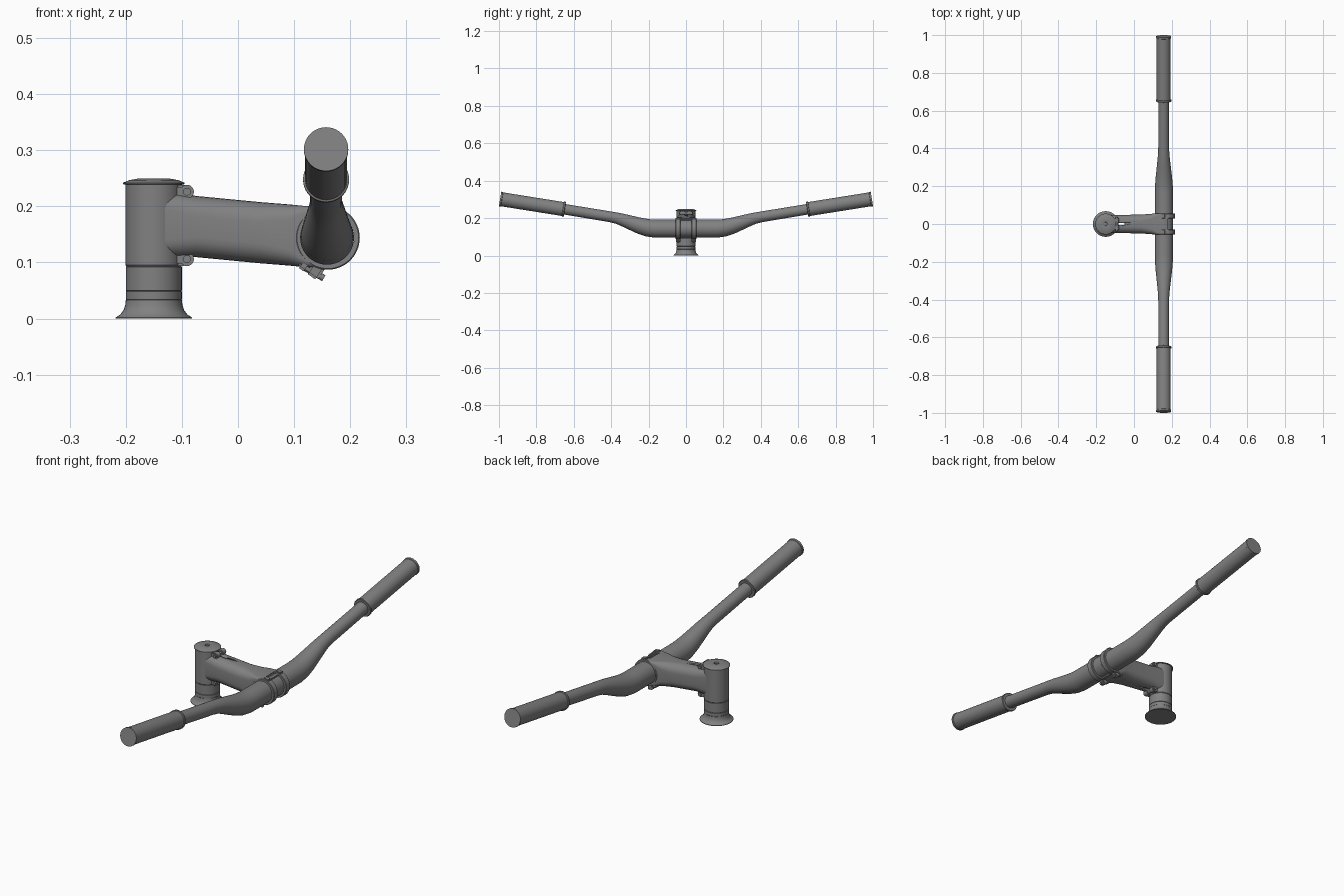
import bpy, bmesh
from math import sin, cos, pi, radians
from mathutils import Vector, Matrix

cube = bpy.data.objects.get("Cube")
if cube:
    bpy.data.objects.remove(cube, do_unlink=True)

grey = bpy.data.materials.new("metal grey")
grey.use_nodes = True
COLOUR = (0.22, 0.22, 0.22, 1)
grey.diffuse_color = COLOUR
grey.node_tree.nodes["Principled BSDF"].inputs["Base Color"].default_value = COLOUR

COL_X = -0.15                        # steering column axis
BAR = Vector((0.16, 0, 0.144))       # middle of the bar


def finish(name, bm, angle=35):
    bmesh.ops.recalc_face_normals(bm, faces=bm.faces)
    mesh = bpy.data.meshes.new(name)
    bm.to_mesh(mesh)
    bm.free()
    mesh.materials.append(grey)
    ob = bpy.data.objects.new(name, mesh)
    bpy.context.collection.objects.link(ob)
    bpy.ops.object.select_all(action='DESELECT')
    ob.select_set(True)
    bpy.context.view_layer.objects.active = ob
    bpy.ops.object.shade_smooth_by_angle(angle=radians(angle))
    return ob


def loft(name, rings, closed=False):
    """Skin a list of equal-length point rings, capping or joining the ends."""
    bm = bmesh.new()
    rows = [[bm.verts.new(p) for p in ring] for ring in rings]
    n = len(rows[0])
    pairs = list(zip(rows, rows[1:]))
    if closed:
        pairs.append((rows[-1], rows[0]))
    for a, b in pairs:
        for i in range(n):
            j = (i + 1) % n
            bm.faces.new((a[i], a[j], b[j], b[i]))
    if not closed:
        bm.faces.new(rows[0])
        bm.faces.new(rows[-1])
    return finish(name, bm)


def circle(centre, axis, r, n=40):
    rot = Vector((0, 0, 1)).rotation_difference(Vector(axis).normalized())
    return [Vector(centre) + rot @ Vector((r * cos(2 * pi * i / n), r * sin(2 * pi * i / n), 0))
            for i in range(n)]


def turned(name, profile, closed=False):
    """Upright turned part on the column, from (radius, height) points."""
    return loft(name, [circle((COL_X, 0, z), (0, 0, 1), r) for r, z in profile], closed)


def rod(name, a, b, r, n=20):
    a, b = Vector(a), Vector(b)
    return loft(name, [circle(p, b - a, r, n) for p in (a, b)])


def block(name, centre, size, tilt=0, bevel=0.004):
    bm = bmesh.new()
    bmesh.ops.create_cube(bm, size=1)
    bmesh.ops.scale(bm, vec=size, verts=bm.verts)
    bmesh.ops.bevel(bm, geom=bm.edges[:], offset=bevel, segments=2, affect='EDGES')
    bmesh.ops.transform(bm, matrix=Matrix.Translation(centre) @ Matrix.Rotation(tilt, 4, 'Y'),
                        verts=bm.verts)
    return finish(name, bm)


# Column: flared base, spacers, stem clamp and domed cap
turned("flared_base", [(0.068, 0), (0.068, 0.002), (0.060, 0.007), (0.054, 0.015),
                       (0.051, 0.024), (0.050, 0.033)])
turned("thin_spacer", [(0.0485, 0.032), (0.050, 0.034), (0.050, 0.048), (0.0485, 0.049)])
turned("thick_spacer", [(0.0485, 0.049), (0.050, 0.050), (0.050, 0.092), (0.0485, 0.093)])
turned("column_clamp", [(0.049, 0.093), (0.0505, 0.095), (0.0505, 0.239), (0.049, 0.240)])
turned("top_cap", [(0.053, 0.239), (0.055, 0.240), (0.055, 0.242), (0.044, 0.2465),
                   (0.028, 0.2495), (0.013, 0.250), (0.010, 0.249), (0.009, 0.243)])


# Stem: rounded box section swept from the column to the bar
def section(x, z, half_w, half_h, corner):
    ring = []
    for q, (sy, sz) in enumerate(((1, 1), (-1, 1), (-1, -1), (1, -1))):
        for k in range(7):
            a = (q + k / 6) * pi / 2
            ring.append((x, sy * (half_w - corner) + corner * cos(a),
                         z + sz * (half_h - corner) + corner * sin(a)))
    return ring


stem = loft("stem", [section(*s) for s in (
    (-0.145, 0.168, 0.046, 0.060, 0.03), (-0.105, 0.166, 0.047, 0.058, 0.034),
    (-0.075, 0.164, 0.048, 0.0545, 0.036), (0.04, 0.153, 0.050, 0.0545, 0.036),
    (0.09, 0.149, 0.054, 0.0545, 0.028), (0.12, 0.146, 0.056, 0.0545, 0.012),
    (0.155, 0.1445, 0.056, 0.0545, 0.004))])

# Slot through the stem behind the column
cutter = block("slot_cutter", (-0.072, 0, 0.16), (0.042, 0.012, 0.3), bevel=0.001)
cut = stem.modifiers.new("slot", 'BOOLEAN')
cut.operation = 'DIFFERENCE'
cut.object = cutter
cutter.hide_render = True
cutter.hide_viewport = True
bpy.context.view_layer.update()

# Pinch lugs and bolts on the column clamp
for label, z in (("upper", 0.226), ("lower", 0.106)):
    for side, s in (("left", 1), ("right", -1)):
        rod(f"{label}_{side}_pinch_lug", (-0.091, s * 0.008, z), (-0.091, s * 0.030, z), 0.0125)
        block(f"{label}_{side}_lug_root", (-0.102, s * 0.019, z), (0.022, 0.022, 0.024))
    rod(f"{label}_pinch_bolt", (-0.091, -0.036, z), (-0.091, 0.036, z), 0.007)


# Handlebar: tapered tube, mirrored about the middle
def bar_ring(y, z, r, slope, sign):
    x = BAR.x - 0.003 * min(1, abs(y) / 0.4)
    return circle((x, sign * y, z), (0, 1, sign * slope), r)


half = [(0.17, 0.144, 0.048, 0.03), (0.21, 0.149, 0.0465, 0.2), (0.25, 0.160, 0.043, 0.3),
        (0.30, 0.177, 0.0375, 0.34), (0.34, 0.191, 0.033, 0.32), (0.37, 0.200, 0.030, 0.26),
        (0.41, 0.208, 0.0285, 0.17), (0.66, 0.249, 0.028, 0.16)]
loft("handlebar", [bar_ring(*p, -1) for p in reversed(half)] + [bar_ring(*p, 1) for p in half])

# Grips with a collar at each end
for side, s in (("left", 1), ("right", -1)):
    inner, outer = Vector((0.157, s * 0.648, 0.247)), Vector((0.157, s * 0.994, 0.302))
    axis = outer - inner
    steps = ((0, 0.039), (0.005, 0.041), (0.025, 0.041), (0.03, 0.0375),
             (0.97, 0.0375), (0.975, 0.0395), (1, 0.0395))
    loft(f"{side}_grip", [circle(inner + axis * t, axis, r) for t, r in steps])

# Front clamp: two bands around the bar, with lugs and bolts beneath
for side, s in (("left", 1), ("right", -1)):
    band = [(0.047, 0.029), (0.055, 0.029), (0.057, 0.031), (0.057, 0.054),
            (0.055, 0.056), (0.047, 0.056)]
    loft(f"{side}_clamp_band",
         [circle((BAR.x, s * y, BAR.z), (0, 1, 0), r, 48) for r, y in band], True)
    block(f"{side}_faceplate_lug", (0.139, s * 0.042, 0.086), (0.024, 0.024, 0.028), radians(35))
    block(f"{side}_stem_lug", (0.119, s * 0.042, 0.096), (0.018, 0.024, 0.022), radians(35))
    rod(f"{side}_clamp_bolt", (0.112, s * 0.042, 0.095), (0.153, s * 0.042, 0.072), 0.006)
    block(f"{side}_top_lug", (0.172, s * 0.042, 0.198), (0.028, 0.024, 0.012), radians(10))

# Crosspieces tying the two bands together
for label, angle in (("upper", 75), ("lower", -105)):
    a = radians(angle)
    block(f"{label}_faceplate_bridge",
          (BAR.x + 0.051 * cos(a), 0, BAR.z + 0.051 * sin(a)), (0.014, 0.07, 0.009),
          pi / 2 - a, 0.002)
